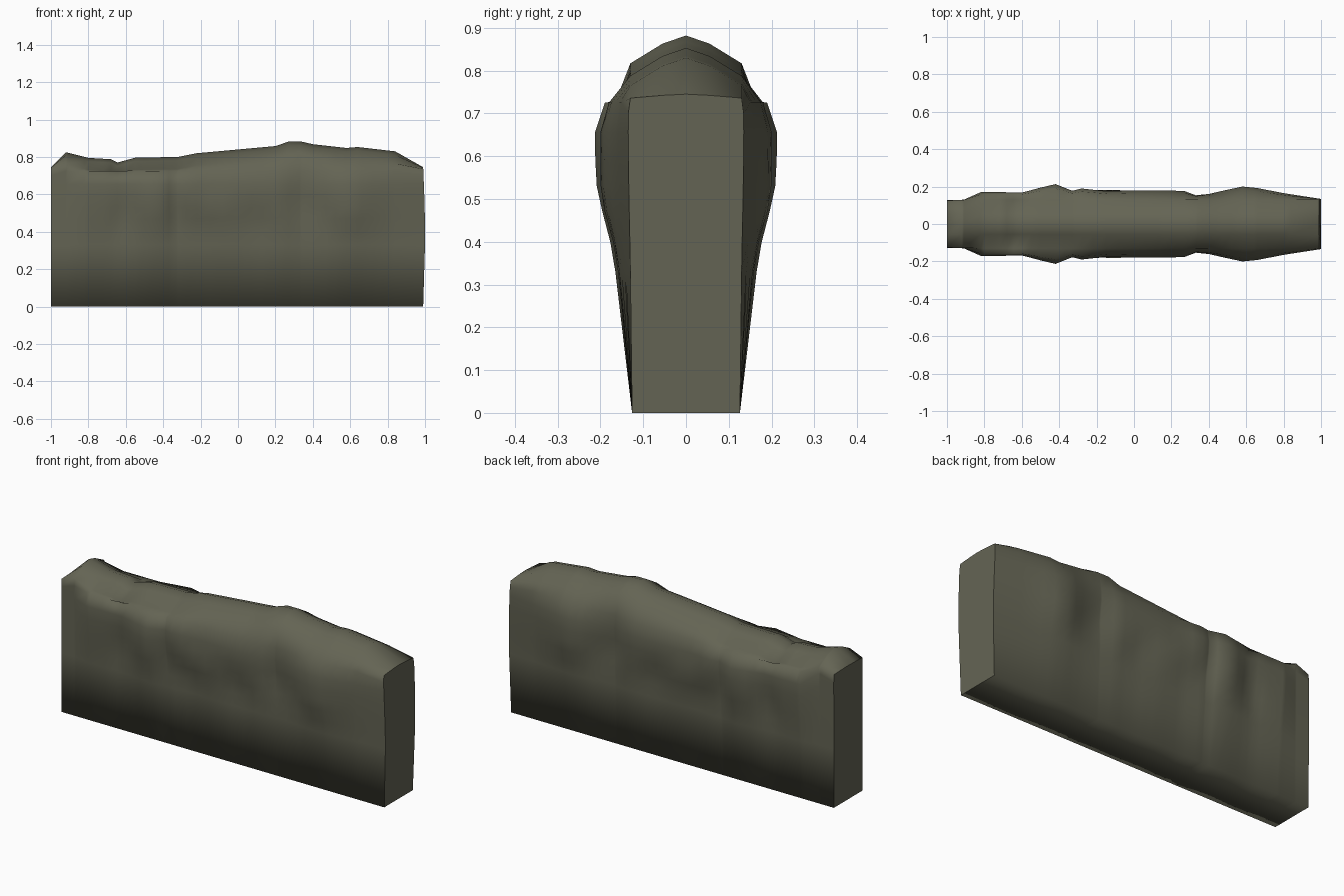
import bpy, bmesh, math

if "Cube" in bpy.data.objects:
    bpy.data.objects.remove(bpy.data.objects["Cube"])

# stone colour
stone = bpy.data.materials.new("dark olive stone")
stone.diffuse_color = (0.127, 0.127, 0.088, 1)
stone.use_nodes = True
stone.node_tree.nodes["Principled BSDF"].inputs["Base Color"].default_value = stone.diffuse_color

# crest height and widest half-thickness along the wall
CREST = [(-1, .745), (-.92, .825), (-.8, .795), (-.68, .788), (-.645, .77), (-.55, .796),
         (-.32, .8), (-.22, .82), (0, .84), (.2, .858), (.27, .882), (.34, .882),
         (.4, .868), (.58, .848), (.64, .853), (.84, .83), (.99, .745)]
WIDTH = [(-1, .127), (-.91, .13), (-.82, .17), (-.6, .17), (-.42, .213), (-.33, .178),
         (-.28, .19), (-.15, .175), (0, .18), (.27, .18), (.33, .157), (.4, .162),
         (.58, .2), (.66, .192), (.8, .165), (.99, .135)]
# hollows and folds on the sides: x, z, x radius, z radius, lean, depth
DENTS = [(-.62, .47, .07, .13, .2, .014), (-.25, .42, .08, .12, -.5, .016),
         (-.12, .53, .09, .06, -.6, -.014), (.1, .44, .09, .10, -.4, .016),
         (.38, .52, .10, .12, -.6, .014), (.6, .50, .10, .08, 0, -.012),
         (-.45, .53, .08, .08, -.3, -.010)]


def lerp(table, x):
    for (x0, a), (x1, b) in zip(table, table[1:]):
        if x <= x1:
            return a + (b - a) * max(0, x - x0) / (x1 - x0)
    return table[-1][1]


def dent(x, z):
    return sum(d * math.exp(-((x - cx - lean * (z - cz)) / rx) ** 2 - ((z - cz) / rz) ** 2)
               for cx, cz, rx, rz, lean, d in DENTS)


def half_section(x):
    """Half outline from the foot up to the crest."""
    top, w = lerp(CREST, x), lerp(WIDTH, x)
    sh = min(.13, w * .99)
    end = min(1, (1 - abs(x)) / .1)
    pts = [(.126, 0)]
    for z, t in ((.33, .45), (.40, .58), (.47, .74), (.53, .86), (.59, .95), (.655, 1)):
        y = .126 + (w - .126) * t
        pts.append((y - end * dent(x, z), z))
    pts.append((w + (sh - w) * .28 * end, min(.725, top - .045)))
    pts.append((sh, top - .062 * end - .003))
    pts.append((.055, top - .018 * end - .001))
    pts.append((0, top))
    return pts


# wall: cross-sections joined along x
xs = sorted({x for x, _ in CREST + WIDTH} | {-.72, -.5, -.37, -.08, .07, .13, .47, .52, .72})
bm = bmesh.new()
rings = []
for x in xs:
    h = half_section(x)
    loop = [(-y, z) for y, z in h] + [(y, z) for y, z in reversed(h[:-1])]
    ring = []
    for y, z in loop:
        bulge = .01 * math.sin(math.pi * min(1, z / .745)) if x > .98 else 0
        ring.append(bm.verts.new((x + bulge, y, z)))
    rings.append(ring)
n = len(rings[0])
for a, b in zip(rings, rings[1:]):
    for i in range(n):
        j = (i + 1) % n
        bm.faces.new((a[i], b[i], b[j], a[j]))
ends = [bm.faces.new(rings[0]), bm.faces.new(rings[-1])]
bmesh.ops.recalc_face_normals(bm, faces=bm.faces[:])
for f in bm.faces:
    f.smooth = True
# crisp end faces
for f in ends:
    for e in f.edges:
        e.smooth = False
mesh = bpy.data.meshes.new("stone_wall")
bm.to_mesh(mesh)
bm.free()
mesh.materials.append(stone)
wall = bpy.data.objects.new("stone_wall", mesh)
bpy.context.collection.objects.link(wall)
